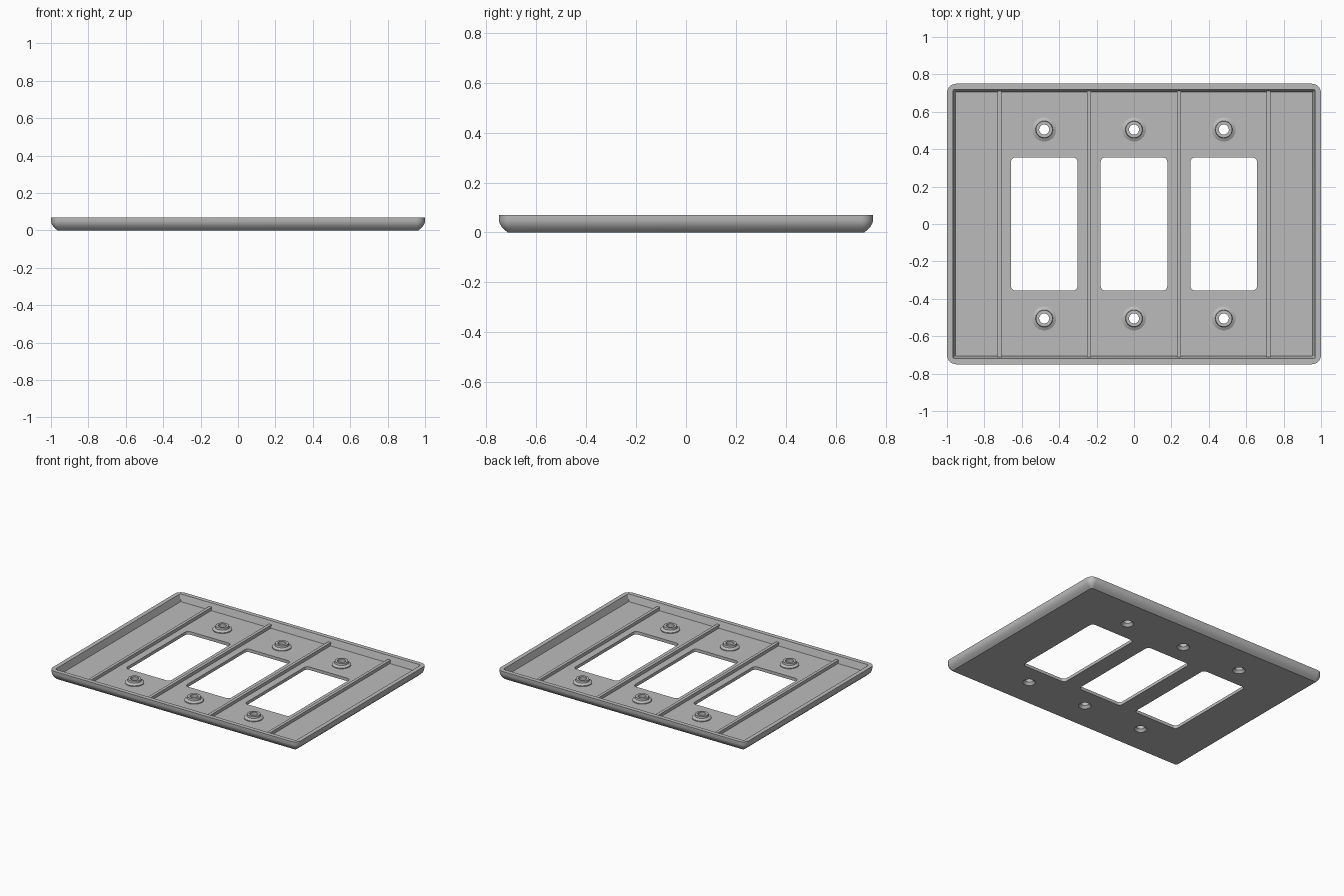
import bpy, bmesh, math

if "Cube" in bpy.data.objects:
    bpy.data.objects.remove(bpy.data.objects["Cube"])

grey = bpy.data.materials.new("plain_grey")
grey.diffuse_color = (0.5, 0.5, 0.5, 1)
grey.use_nodes = True
grey.node_tree.nodes["Principled BSDF"].inputs["Base Color"].default_value = grey.diffuse_color


def rounded_rect(hx, hy, r, n=8):
    """Outline of a rounded rectangle, counter-clockwise."""
    pts = []
    for k, (sx, sy) in enumerate(((1, 1), (-1, 1), (-1, -1), (1, -1))):
        for i in range(n + 1):
            a = math.pi / 2 * (k + i / n)
            pts.append((sx * (hx - r) + r * math.cos(a), sy * (hy - r) + r * math.sin(a)))
    return pts


def circle(r, n=32):
    return [(r * math.cos(2 * math.pi * i / n), r * math.sin(2 * math.pi * i / n)) for i in range(n)]


def loft(name, rings, at=(0, 0), closed=False):
    """Skin a stack of (outline, z) rings; cap the ends or join last to first."""
    bm = bmesh.new()
    loops = [[bm.verts.new((x + at[0], y + at[1], z)) for x, y in pts] for pts, z in rings]
    pairs = list(zip(loops, loops[1:]))
    if closed:
        pairs.append((loops[-1], loops[0]))
    else:
        bm.faces.new(loops[0][::-1])
        bm.faces.new(loops[-1])
    for a, b in pairs:
        for i in range(len(a)):
            j = (i + 1) % len(a)
            bm.faces.new((a[i], a[j], b[j], b[i]))
    bmesh.ops.recalc_face_normals(bm, faces=bm.faces)
    me = bpy.data.meshes.new(name)
    bm.to_mesh(me)
    bm.free()
    me.materials.append(grey)
    ob = bpy.data.objects.new(name, me)
    bpy.context.collection.objects.link(ob)
    return ob


def activate(ob):
    bpy.ops.object.select_all(action='DESELECT')
    ob.select_set(True)
    bpy.context.view_layer.objects.active = ob


def smooth(ob):
    activate(ob)
    bpy.ops.object.shade_smooth_by_angle(angle=math.radians(28))


HX, HY, TOP, FLOOR = 1.0, 0.75, 0.07, 0.022
GANGS = (-0.48, 0.0, 0.48)
SCREWS = [(x, y) for x in GANGS for y in (-0.505, 0.505)]

# Tray: rounded outer edge, flat rim, sloping inner wall, floor (inset, corner radius, z)
profile = [(0.035, 0.012, 0), (0.021, 0.025, 0.012), (0.010, 0.036, 0.024),
           (0.003, 0.045, 0.037), (0, 0.05, 0.05), (0, 0.05, TOP),
           (0.031, 0.008, TOP), (0.045, 0.004, FLOOR)]
plate = loft("wall_plate", [(rounded_rect(HX - i, HY - i, r), z) for i, r, z in profile])

# Cutters: three rocker openings and six screw holes
cutters = [loft("opening_cutter", [(rounded_rect(0.178, 0.356, 0.025), z) for z in (-0.1, 0.2)], (x, 0))
           for x in GANGS]
cutters += [loft("screw_cutter", [(circle(0.042), z) for z in (-0.1, 0.2)], p) for p in SCREWS]
activate(plate)
for c in cutters:
    c.hide_render = True
    mod = plate.modifiers.new("cut", 'BOOLEAN')
    mod.operation, mod.solver, mod.object = 'DIFFERENCE', 'EXACT', c
    bpy.ops.object.modifier_apply(modifier=mod.name)
for c in cutters:
    bpy.data.objects.remove(c)
smooth(plate)

# Screw bosses: tapered collar with a countersunk bore
boss = [(0.042, 0), (0.064, 0.015), (0.064, 0.028), (0.046, 0.038), (0.044, 0.052),
        (0.027, 0.052), (0.027, 0.018)]
for p in SCREWS:
    smooth(loft("screw_boss", [(circle(r), z) for r, z in boss], p, closed=True))

# Stiffening ribs between the gangs
for x in (-0.72, -0.24, 0.24, 0.72):
    box = [(0.011, 0.715), (-0.011, 0.715), (-0.011, -0.715), (0.011, -0.715)]
    loft("rib", [(box, 0.015), (box, 0.045)], (x, 0))
